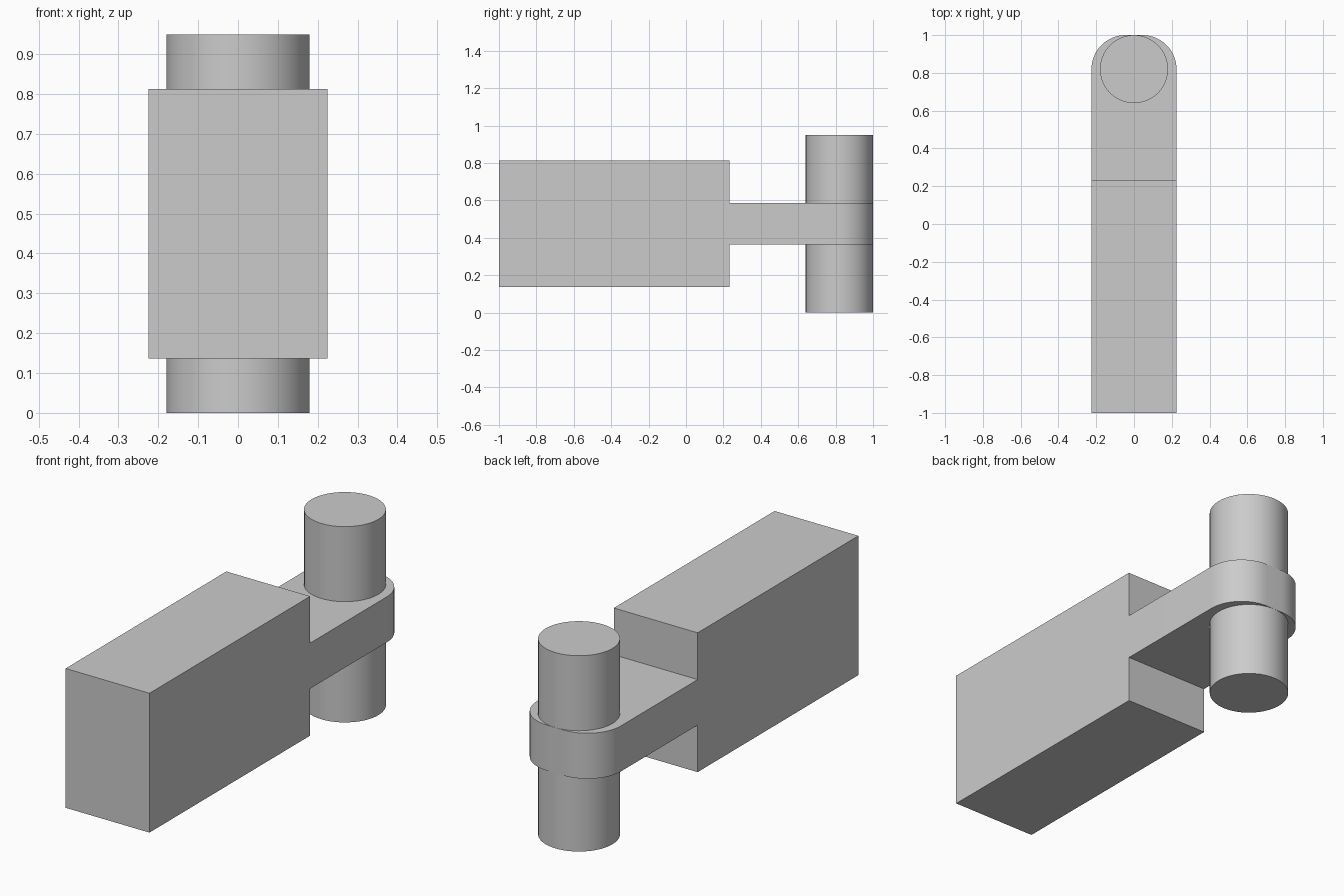
import bpy
import bmesh

cube = bpy.data.objects.get("Cube")
if cube:
    bpy.data.objects.remove(cube, do_unlink=True)

HALF_WIDTH = 0.225
PIN_RADIUS = 0.18
PIN_Y = 1.0 - PIN_RADIUS
HEIGHT = 0.95
BODY_LOW, BODY_HIGH = 0.137, 0.813
TONGUE_LOW, TONGUE_HIGH = 0.365, 0.586
SHOULDER_Y = 0.232

# Single grey finish
grey = bpy.data.materials.new("light_grey")
grey.use_nodes = True
colour = (0.6, 0.6, 0.6, 1.0)
grey.diffuse_color = colour
grey.node_tree.nodes["Principled BSDF"].inputs["Base Color"].default_value = colour


def add_object(name, bm):
    """Turn a bmesh into a grey object with sharp edges kept."""
    bmesh.ops.recalc_face_normals(bm, faces=bm.faces)
    mesh = bpy.data.meshes.new(name)
    bm.to_mesh(mesh)
    bm.free()
    mesh.materials.append(grey)
    obj = bpy.data.objects.new(name, mesh)
    bpy.context.collection.objects.link(obj)
    bpy.ops.object.select_all(action='DESELECT')
    obj.select_set(True)
    bpy.context.view_layer.objects.active = obj
    bpy.ops.object.shade_smooth_by_angle(angle=0.6)
    return obj


# Block and tongue: one stepped side profile swept across the width
profile = [
    (-1, BODY_LOW), (SHOULDER_Y, BODY_LOW), (SHOULDER_Y, TONGUE_LOW),
    (1, TONGUE_LOW), (1, TONGUE_HIGH), (SHOULDER_Y, TONGUE_HIGH),
    (SHOULDER_Y, BODY_HIGH), (-1, BODY_HIGH),
]
bm = bmesh.new()
side = bm.faces.new([bm.verts.new((-HALF_WIDTH, y, z)) for y, z in profile])
swept = bmesh.ops.extrude_face_region(bm, geom=[side])["geom"]
bmesh.ops.translate(bm, vec=(2 * HALF_WIDTH, 0, 0),
                    verts=[g for g in swept if isinstance(g, bmesh.types.BMVert)])
bmesh.ops.recalc_face_normals(bm, faces=bm.faces)

# Round the two upright corners at the end of the tongue
corners = [e for e in bm.edges
           if all(v.co.y > 0.99 for v in e.verts)
           and abs(e.verts[0].co.x - e.verts[1].co.x) < 0.001]
bmesh.ops.bevel(bm, geom=corners, offset=PIN_RADIUS, offset_type='OFFSET',
                segments=16, profile=0.5, affect='EDGES')
add_object("block_with_tongue", bm)


# Pin stubs above and below the tongue, slightly sunk into it
def add_pin(name, low, high):
    bm = bmesh.new()
    bmesh.ops.create_cone(bm, cap_ends=True, segments=64, radius1=PIN_RADIUS,
                          radius2=PIN_RADIUS, depth=high - low)
    bmesh.ops.translate(bm, vec=(0, PIN_Y, (low + high) / 2), verts=bm.verts)
    add_object(name, bm)


add_pin("upper_pin", TONGUE_HIGH - 0.01, HEIGHT)
add_pin("lower_pin", 0, TONGUE_LOW + 0.01)
